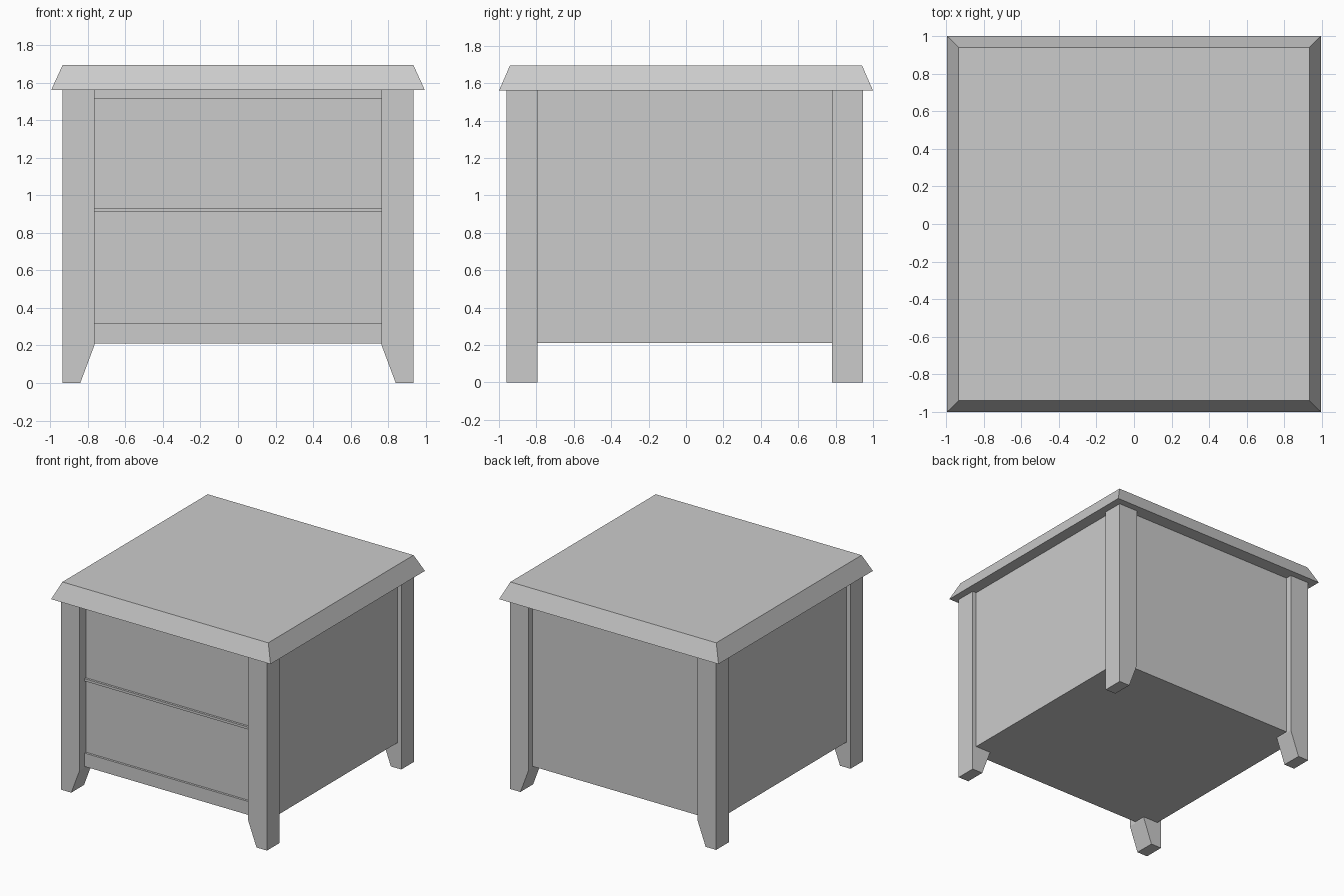
import bpy
import bmesh

cube = bpy.data.objects.get("Cube")
if cube:
    bpy.data.objects.remove(cube, do_unlink=True)

# Single plain grey finish
grey = bpy.data.materials.new("light_grey")
grey.use_nodes = True
colour = (0.6, 0.6, 0.6, 1)
grey.diffuse_color = colour
grey.node_tree.nodes["Principled BSDF"].inputs["Base Color"].default_value = colour


def finish(name, bm):
    bmesh.ops.recalc_face_normals(bm, faces=bm.faces)
    mesh = bpy.data.meshes.new(name)
    bm.to_mesh(mesh)
    bm.free()
    mesh.materials.append(grey)
    obj = bpy.data.objects.new(name, mesh)
    bpy.context.collection.objects.link(obj)
    return obj


def box(name, x, y, z, top_scale=(1, 1)):
    """Box from (min, max) ranges; top_scale narrows the upper face."""
    bm = bmesh.new()
    bmesh.ops.create_cube(bm, size=1)
    for v in bm.verts:
        sx, sy = top_scale if v.co.z > 0 else (1, 1)
        v.co = (sum(x) / 2 + v.co.x * (x[1] - x[0]) * sx,
                sum(y) / 2 + v.co.y * (y[1] - y[0]) * sy,
                sum(z) / 2 + v.co.z * (z[1] - z[0]))
    return finish(name, bm)


def leg(name, side, y):
    """Corner post whose foot tapers on its inner side."""
    profile = [(0.935, 0), (0.84, 0), (0.765, 0.2), (0.765, 1.565), (0.935, 1.565)]
    bm = bmesh.new()
    face = bm.faces.new([bm.verts.new((side * x, y[0], z)) for x, z in profile])
    grown = bmesh.ops.extrude_face_region(bm, geom=[face])["geom"]
    verts = [g for g in grown if isinstance(g, bmesh.types.BMVert)]
    bmesh.ops.translate(bm, verts=verts, vec=(0, y[1] - y[0], 0))
    return finish(name, bm)


BOTTOM, TOP = 0.21, 1.565
INNER = (-0.765, 0.765)

# Sloped table top
box("table_top", (-0.995, 0.995), (-1, 1), (1.56, 1.695), (0.938, 0.941))

# Corner legs
for side, label in ((1, "left"), (-1, "right")):
    leg("front_leg_" + label, side, (-0.96, -0.795))
    leg("back_leg_" + label, side, (0.78, 0.945))

# Cabinet body between the legs, with side panels set slightly in
box("cabinet_body", INNER, (-0.85, 0.893), (BOTTOM, TOP))
for side, label in ((1, "left"), (-1, "right")):
    box("side_panel_" + label, sorted((side * 0.75, side * 0.9)),
        (-0.80, 0.785), (BOTTOM, TOP))

# Front rails
for name, z in (("bottom_rail", (BOTTOM, 0.32)),
                ("middle_rail", (0.91, 0.93)),
                ("top_rail", (1.515, TOP))):
    box(name, INNER, (-0.895, -0.84), z)

# Drawer fronts, set back a little from the rails
for name, z in (("lower_drawer", (0.32, 0.91)), ("upper_drawer", (0.93, 1.515))):
    box(name, INNER, (-0.877, -0.84), z)
